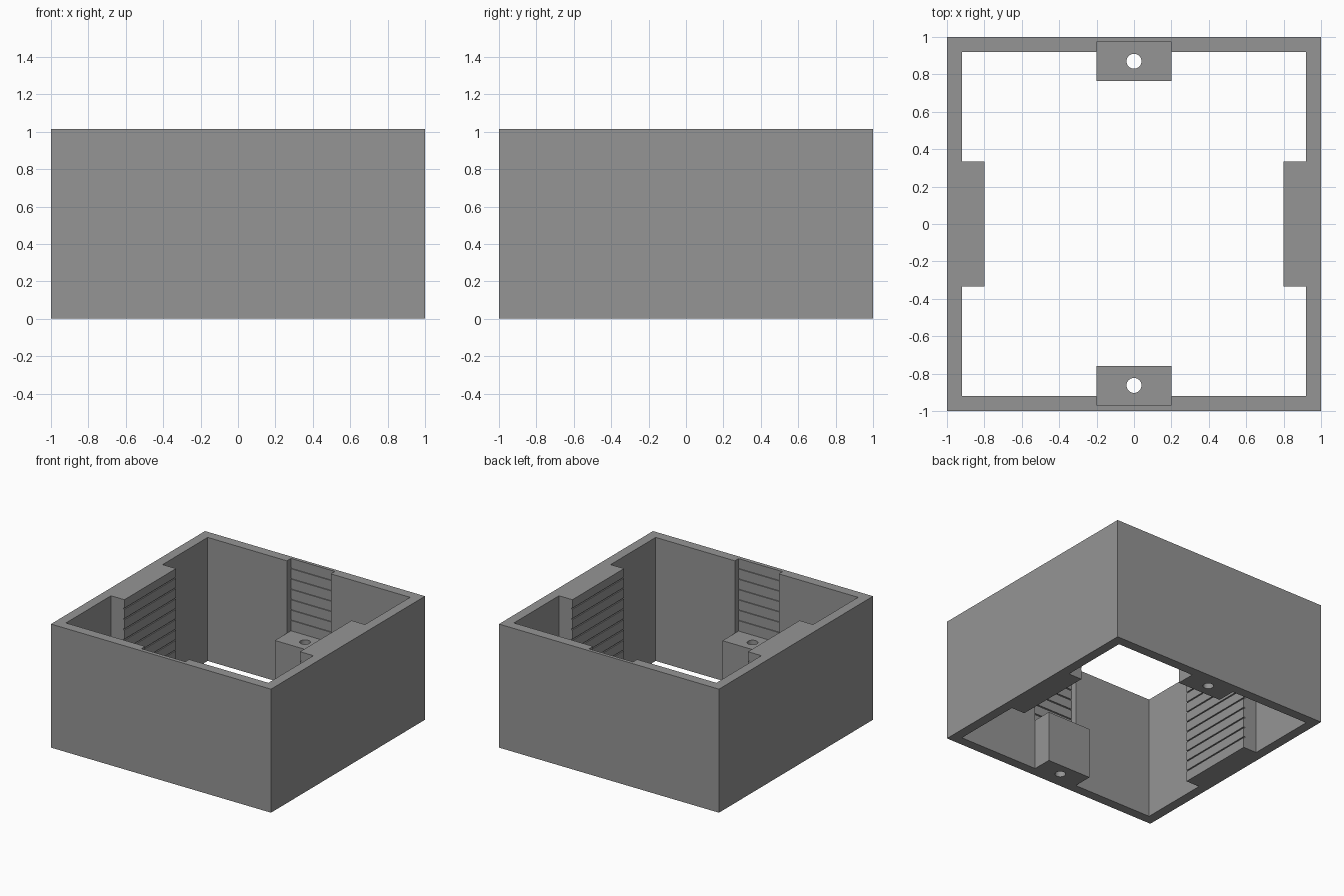
import bpy, bmesh, math

if "Cube" in bpy.data.objects:
    bpy.data.objects.remove(bpy.data.objects["Cube"])

HEIGHT, INNER, TAB_TOP = 1.015, 0.92, 0.42
PITCH, GROOVE = 0.085, 0.01

grey = bpy.data.materials.new("plain_grey")
grey.diffuse_color = (0.3, 0.3, 0.3, 1)
grey.use_nodes = True
grey.node_tree.nodes["Principled BSDF"].inputs["Base Color"].default_value = grey.diffuse_color


def prism(name, points, vec):
    """Extrude a closed 3D outline along vec."""
    bm = bmesh.new()
    face = bm.faces.new([bm.verts.new(p) for p in points])
    ext = bmesh.ops.extrude_face_region(bm, geom=[face])
    verts = [g for g in ext["geom"] if isinstance(g, bmesh.types.BMVert)]
    bmesh.ops.translate(bm, verts=verts, vec=vec)
    bmesh.ops.recalc_face_normals(bm, faces=bm.faces)
    mesh = bpy.data.meshes.new(name)
    bm.to_mesh(mesh)
    bm.free()
    mesh.materials.append(grey)
    obj = bpy.data.objects.new(name, mesh)
    bpy.context.collection.objects.link(obj)
    return obj


def box(name, x0, x1, y0, y1, z0, z1):
    return prism(name, [(x0, y0, z0), (x1, y0, z0), (x1, y1, z0), (x0, y1, z0)],
                 (0, 0, z1 - z0))


def toothed(face, groove, back, z0, z1, top):
    """Outline (distance, height) with thin horizontal grooves in one face."""
    pts = [(back, z0), (face, z0)]
    z = z0 + PITCH
    while z < z1 - 0.03:
        pts += [(face, z), (groove, z), (groove, z + GROOVE), (face, z + GROOVE)]
        z += PITCH
    return pts + [(face, top), (back, top)]


def combine(target, tool, operation):
    mod = target.modifiers.new(tool.name, "BOOLEAN")
    mod.object, mod.operation, mod.solver = tool, operation, "EXACT"
    tool.hide_render = True
    tool.hide_viewport = True


# Square open shell
shell = box("housing", -1, 1, -1, 1, 0, HEIGHT)
combine(shell, box("interior_cutter", -INNER, INNER, -INNER, INNER, -0.2, 1.3), "DIFFERENCE")

# Grooved guide blocks on the side walls
for side, sx in (("left", -1), ("right", 1)):
    outline = toothed(0.798, 0.808, 0.96, 0, HEIGHT, HEIGHT)
    guide = prism(side + "_guide", [(sx * d, -0.335, z) for d, z in outline], (0, 0.67, 0))
    combine(shell, guide, "UNION")

# Drilled mounting tabs with grooved recesses above them
for side, sy, tip, deep, hole in (("front", -1, 0.76, 0.968, 0.863),
                                  ("back", 1, 0.765, 0.973, 0.87)):
    ys = sorted((sy * tip, sy * 0.95))
    combine(shell, box(side + "_tab", -0.2, 0.2, *ys, 0, TAB_TOP), "UNION")
    outline = toothed(deep, deep + 0.008, 0.7, TAB_TOP, HEIGHT, 1.3)
    recess = prism(side + "_recess_cutter", [(-0.2, sy * d, z) for d, z in outline], (0.4, 0, 0))
    combine(shell, recess, "DIFFERENCE")
    ring = [(0.04 * math.cos(i * math.tau / 32), sy * hole + 0.04 * math.sin(i * math.tau / 32), -0.1)
            for i in range(32)]
    combine(shell, prism(side + "_hole_cutter", ring, (0, 0, 0.8)), "DIFFERENCE")

# Bake the cuts so the housing is one clean mesh
bpy.context.view_layer.update()
baked = bpy.data.meshes.new_from_object(shell.evaluated_get(bpy.context.evaluated_depsgraph_get()))
shell.modifiers.clear()
shell.data = baked
for obj in list(bpy.data.objects):
    if obj is not shell:
        bpy.data.objects.remove(obj)
